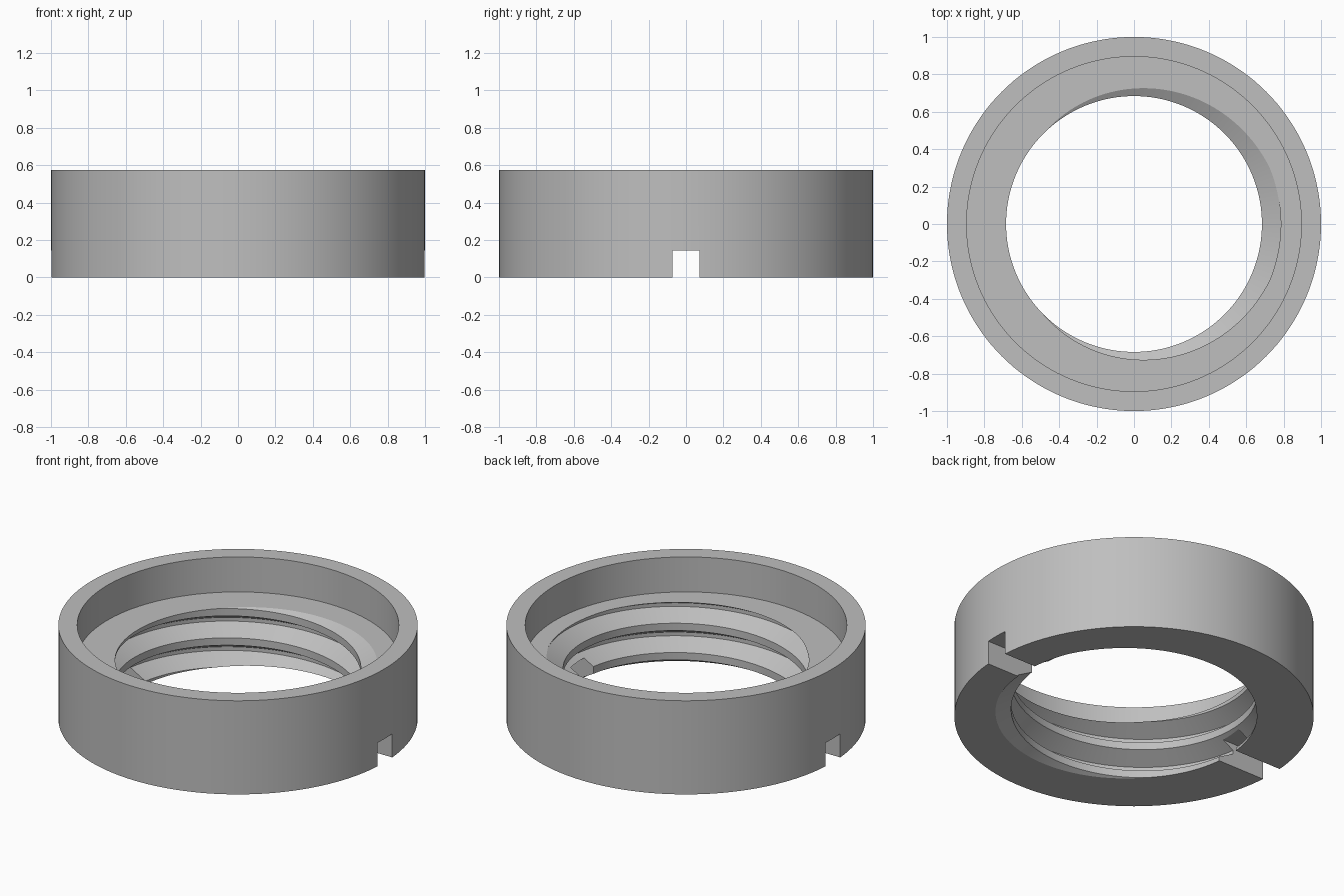
import bpy, bmesh
from math import cos, sin, pi, radians

cube = bpy.data.objects.get("Cube")
if cube:
    bpy.data.objects.remove(cube, do_unlink=True)

HEIGHT, FLOOR = 0.575, 0.36      # ring height, counterbore floor
R_OUT, R_BORE = 1.0, 0.895       # outer wall, counterbore wall
R_MINOR, R_MAJOR = 0.684, 0.785  # thread crest and root
PITCH, STEPS = 0.18, 144
ROOT, CREST = 1 / 16, 3 / 8      # half root flat and crest start, in pitches

metal = bpy.data.materials.new("grey metal")
grey = (0.52, 0.52, 0.52, 1)
metal.diffuse_color = grey
metal.use_nodes = True
metal.node_tree.nodes["Principled BSDF"].inputs["Base Color"].default_value = grey


def thread_radius(z, turn):
    """Radius of the right-handed internal thread at a height and turn."""
    phase = (z / PITCH - turn) % 1
    off = min(phase, 1 - phase)
    t = min(max((off - ROOT) / (CREST - ROOT), 0), 1)
    return R_MAJOR + (R_MINOR - R_MAJOR) * t


def section(turn):
    """Closed cross-section of the ring at one turn fraction."""
    pts = []
    for k in range(-2, 4):
        for f in (-CREST, -ROOT, ROOT, CREST):
            z = min(max((k + turn + f) * PITCH, 0), FLOOR)
            pts.append((thread_radius(z, turn), z))
    return pts + [(R_BORE, FLOOR), (R_BORE, HEIGHT), (R_OUT, HEIGHT), (R_OUT, 0)]


# Threaded ring: sections swept once around, seam welded
bm = bmesh.new()
columns = []
for i in range(STEPS + 1):
    a = 2 * pi * i / STEPS
    columns.append([bm.verts.new((r * cos(a), r * sin(a), z))
                    for r, z in section(i / STEPS)])
for a, b in zip(columns, columns[1:]):
    n = len(a)
    for j in range(n):
        k = (j + 1) % n
        if j == n - 5 or j == n - 1 or j < n - 5 or j > n - 5:
            bm.faces.new((a[j], b[j], b[k], a[k]))
bmesh.ops.remove_doubles(bm, verts=bm.verts, dist=0.0002)
bmesh.ops.recalc_face_normals(bm, faces=bm.faces)
mesh = bpy.data.meshes.new("threaded_ring")
bm.to_mesh(mesh)
bm.free()
mesh.materials.append(metal)
ring = bpy.data.objects.new("threaded_ring", mesh)
bpy.context.collection.objects.link(ring)

# Wrench slot across the underside, cut on both sides
bpy.ops.mesh.primitive_cube_add(size=1, location=(0, 0, 0.045))
cutter = bpy.context.object
cutter.name = "slot_cutter"
cutter.scale = (2.4, 0.145, 0.2)
cutter.hide_render = True
cutter.data.materials.append(metal)

bpy.ops.object.select_all(action='DESELECT')
ring.select_set(True)
bpy.context.view_layer.objects.active = ring
cut = ring.modifiers.new("slot", 'BOOLEAN')
cut.operation = 'DIFFERENCE'
cut.solver = 'EXACT'
cut.object = cutter
bpy.ops.object.modifier_apply(modifier=cut.name)
bpy.data.objects.remove(cutter, do_unlink=True)
bpy.ops.object.shade_smooth_by_angle(angle=radians(25))
